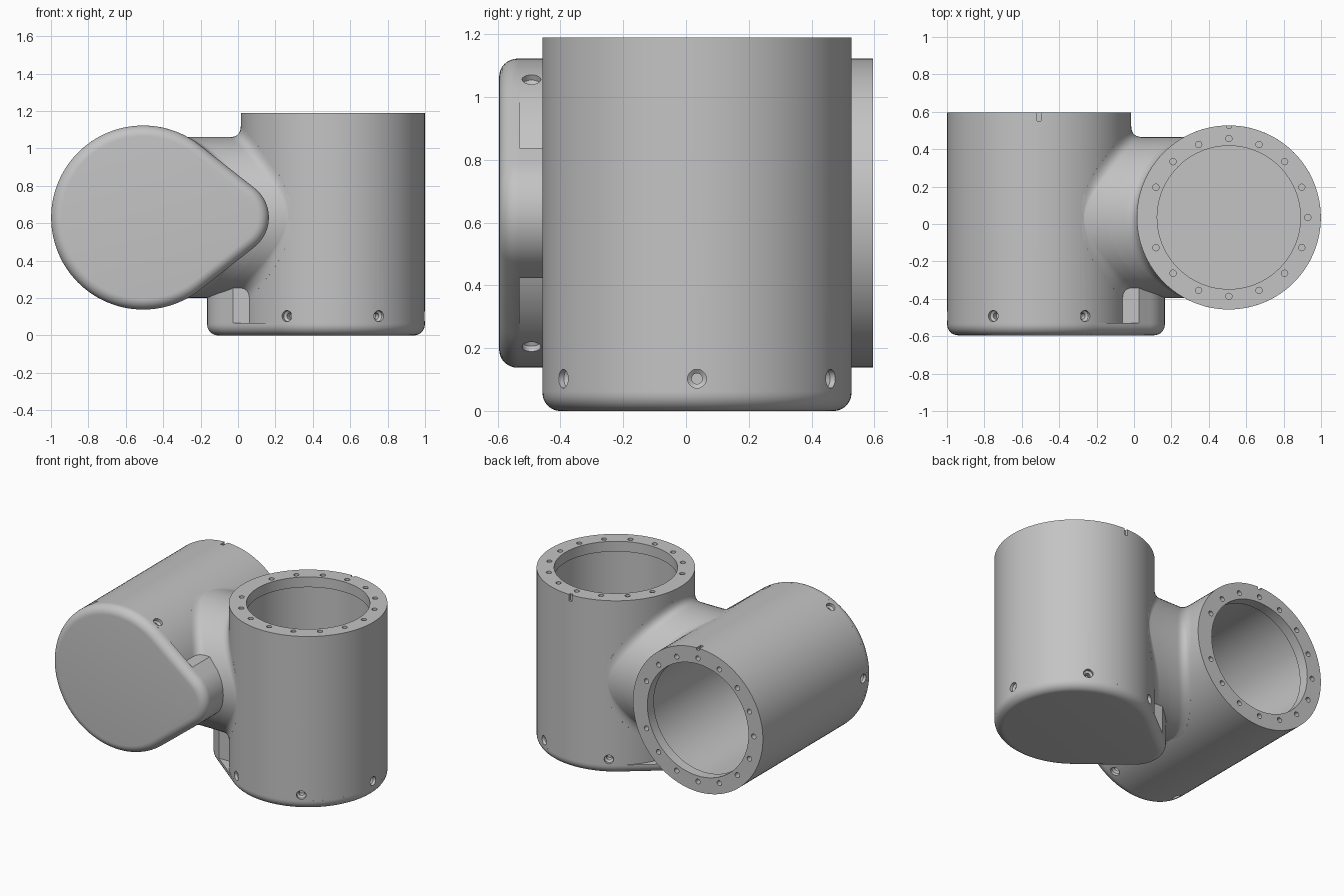
import bpy, bmesh
from math import sin, cos, acos, sqrt, pi, radians
from mathutils import Matrix, Vector

cube = bpy.data.objects.get("Cube")
if cube:
    bpy.data.objects.remove(cube, do_unlink=True)

# One light grey finish for the whole casting
grey = bpy.data.materials.new("light grey")
grey.use_nodes = True
grey.diffuse_color = (0.55, 0.55, 0.55, 1)
grey.node_tree.nodes["Principled BSDF"].inputs["Base Color"].default_value = grey.diffuse_color

R, TIP_R, TIP_D = 0.492, 0.2, 0.472     # tube radius, tip radius, tip distance
LENGTH, LID, BORE, NECK, FLARE = 1.19, 0.065, 0.383, 0.43, 0.06
CENTRE = Vector((0.507, 0.035, 0))
TANGENT = acos((R - TIP_R) / TIP_D)
NECK_Z = CENTRE.y + LENGTH / 2


def add_object(name, bm):
    bmesh.ops.recalc_face_normals(bm, faces=bm.faces)
    mesh = bpy.data.meshes.new(name)
    bm.to_mesh(mesh)
    bm.free()
    mesh.materials.append(grey)
    obj = bpy.data.objects.new(name, mesh)
    bpy.context.scene.collection.objects.link(obj)
    return obj


def lathe(bm, profile, steps, matrix=Matrix()):
    """Spin a closed (radius, height) outline around z."""
    verts = [bm.verts.new((r, 0, z)) for r, z in profile]
    edges = [bm.edges.new((v, verts[i - 1])) for i, v in enumerate(verts)
             if v.co.x + verts[i - 1].co.x > 0]
    old = set(bm.verts) - set(verts)
    bmesh.ops.spin(bm, geom=verts + edges, cent=(0, 0, 0), axis=(0, 0, 1),
                   angle=2 * pi, steps=steps)
    made = [v for v in bm.verts if v not in old]
    bmesh.ops.remove_doubles(bm, verts=made, dist=1e-5)
    made = [v for v in bm.verts if v not in old]
    bmesh.ops.transform(bm, matrix=matrix, verts=made)


def loft(name, loops, capped=True):
    """Skin a stack of equal point loops."""
    bm = bmesh.new()
    rings = [[bm.verts.new(p) for p in loop] for loop in loops]
    for a, b in zip(rings, rings[1:]):
        for i in range(len(a)):
            bm.faces.new((a[i - 1], a[i], b[i], b[i - 1]))
    if capped:
        bm.faces.new(rings[0])
        bm.faces.new(rings[-1])
    return add_object(name, bm)


def tip_arc(inset=0.0):
    r = TIP_R - inset
    angles = [TANGENT * (i / 10 - 1) for i in range(21)]
    return [(-TIP_D - r * cos(a), r * sin(a)) for a in angles]


def teardrop(inset, z):
    r = R - inset
    angles = [TANGENT + (2 * pi - 2 * TANGENT) * i / 80 for i in range(81)]
    points = tip_arc(inset) + [(-r * cos(a), r * sin(a)) for a in angles]
    return [(x, y, z) for x, y in points]


def make_tube():
    bm = bmesh.new()
    lathe(bm, [(R, LID), (R, LENGTH), (BORE, LENGTH), (BORE, LENGTH - 0.07),
               (BORE + 0.017, LENGTH - 0.07), (BORE + 0.017, LID)], 96)
    tube = add_object("tube", bm)

    # Cutters: rim bolt holes, countersunk side holes and a locating slot
    bm = bmesh.new()
    for i in range(16):
        if i == 8:
            continue
        a = i * pi / 8
        place = Matrix.Translation((0.422 * cos(a), 0.422 * sin(a), LENGTH - 0.05))
        lathe(bm, [(0, 0), (0.017, 0), (0.017, 0.1), (0, 0.1)], 16, place)
    for deg in (-120, -60, 0, 60, 120):
        place = (Matrix.Translation((0, 0, 0.103)) @ Matrix.Rotation(radians(deg), 4, "Z")
                 @ Matrix.Translation((R - 0.065, 0, 0)) @ Matrix.Rotation(pi / 2, 4, "Y"))
        lathe(bm, [(0, 0), (0.017, 0), (0.017, 0.035), (0.03, 0.045), (0.03, 0.1),
                   (0, 0.1)], 20, place)
    slot = Matrix.Translation((0, R, LENGTH)) @ Matrix.Diagonal((0.022, 0.03, 0.09, 1))
    bmesh.ops.create_cube(bm, size=1, matrix=slot)
    cutter = add_object("hole_cutter", bm)
    cutter.hide_render = True

    mod = tube.modifiers.new("holes", "BOOLEAN")
    mod.operation, mod.solver, mod.object = "DIFFERENCE", "EXACT", cutter
    bpy.context.view_layer.objects.active = tube
    bpy.ops.object.modifier_apply(modifier=mod.name)
    bpy.data.objects.remove(cutter, do_unlink=True)
    return tube


def make_lid():
    edge = 0.058
    loops = []
    for i in range(9):
        a = pi / 2 * i / 8
        loops.append(teardrop(edge * (1 - sin(a)), edge * (1 - cos(a))))
    return loft("end_cap", loops + [teardrop(0, LID)])


def make_boss():
    # Rounded tip block rising from the cap into the neck, with flat sides
    half = 0.207
    x, y = tip_arc()[-1]
    side = x + (half - y) * sin(TANGENT) / cos(TANGENT)
    outline = [(-0.41, -half), (side, -half)] + tip_arc() + [(side, half), (-0.41, half)]
    return loft("tip_block", [[(px, py, z) for px, py in outline] for z in (LID, 0.26)])


def surface_x(offset):
    return CENTRE.x - sqrt(R * R - offset * offset)


def make_neck():
    # Half of the round neck, flaring into the tube wall
    steps = 8
    loops = [[] for _ in range(steps + 3)]
    for i in range(96):
        c, s = cos(2 * pi * i / 96), sin(2 * pi * i / 96)
        flare = FLARE * abs(s)
        hit = surface_x(NECK * c)
        start = hit - flare
        middle = (start - surface_x(NECK * s) + FLARE * abs(c)) / 2
        r_end = NECK + flare
        x_end = surface_x(r_end * c)
        path = [(middle, NECK)]
        for k in range(steps + 1):
            t = k / steps
            w = ((1 - t) ** 2, 2 * t * (1 - t), t * t)
            path.append((w[0] * start + w[1] * hit + w[2] * x_end,
                         (w[0] + w[1]) * NECK + w[2] * r_end))
        path.append((x_end + 0.012, r_end))
        for loop, (x, r) in zip(loops, path):
            loop.append((x - CENTRE.x, r * c, NECK_Z + r * s))
    return loft("neck", loops, capped=False)


# Build the upright housing, then turn a copy of it half way round for the other
parts = [make_tube(), make_lid(), make_boss(), make_neck()]
turn = (Matrix.Translation((0, -LENGTH / 2, LENGTH / 2))
        @ Matrix.Rotation(pi, 4, Vector((0, 1, 1)).normalized()))
everything = []
for part in parts:
    part.data.transform(Matrix.Translation(CENTRE))
    twin = part.copy()
    twin.data = part.data.copy()
    twin.data.transform(turn)
    bpy.context.scene.collection.objects.link(twin)
    base = part.name
    part.name, twin.name = "upright_" + base, "level_" + base
    everything += [part, twin]

bpy.ops.object.select_all(action="DESELECT")
for obj in everything:
    obj.select_set(True)
bpy.context.view_layer.objects.active = everything[0]
bpy.ops.object.shade_smooth_by_angle(angle=radians(30))
